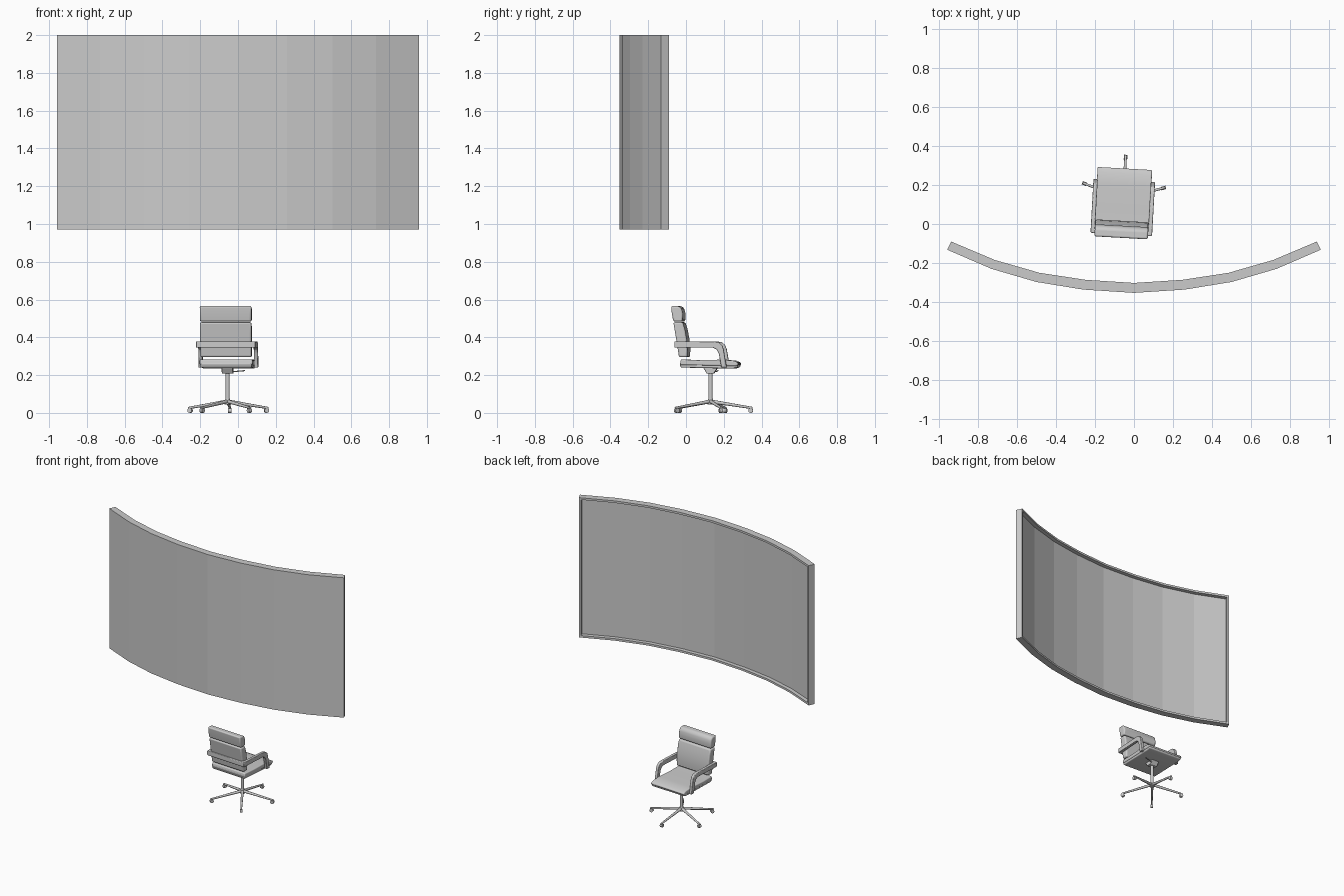
import bpy, bmesh, math
from mathutils import Matrix, Vector

if "Cube" in bpy.data.objects:
    bpy.data.objects.remove(bpy.data.objects["Cube"])

# The chair is turned slightly about its column
CHAIR = Matrix.Translation((-0.055, 0.13, 0)) @ Matrix.Rotation(math.radians(-3.2), 4, 'Z')


def make_object(name, bm, matrix=None, bevel=0, smooth=True):
    bmesh.ops.recalc_face_normals(bm, faces=bm.faces)
    mesh = bpy.data.meshes.new(name)
    bm.to_mesh(mesh)
    bm.free()
    ob = bpy.data.objects.new(name, mesh)
    bpy.context.collection.objects.link(ob)
    if matrix:
        ob.matrix_world = matrix
    if bevel:
        mod = ob.modifiers.new("rounded_edges", 'BEVEL')
        mod.width, mod.segments = bevel, 3
        mod.limit_method, mod.angle_limit = 'ANGLE', math.radians(28)
    if smooth:
        for o in bpy.context.selected_objects:
            o.select_set(False)
        ob.select_set(True)
        bpy.context.view_layer.objects.active = ob
        bpy.ops.object.shade_smooth_by_angle(angle=math.radians(40))
    return ob


def extrude_side(name, profile, x0, x1, bevel):
    """Side profile of (y, z) points extruded across the chair."""
    bm = bmesh.new()
    face = bm.faces.new([bm.verts.new((x0, y, z)) for y, z in profile])
    new = bmesh.ops.extrude_face_region(bm, geom=[face])['geom']
    moved = [v for v in new if isinstance(v, bmesh.types.BMVert)]
    bmesh.ops.translate(bm, vec=(x1 - x0, 0, 0), verts=moved)
    return make_object(name, bm, CHAIR, bevel)


def rod(name, a, b, r1, r2, sides=16):
    """Round bar between two points in chair space."""
    a, b = Vector(a), Vector(b)
    bm = bmesh.new()
    turn = (b - a).to_track_quat('Z', 'Y').to_matrix().to_4x4()
    bmesh.ops.create_cone(bm, cap_ends=True, segments=sides, radius1=r1, radius2=r2,
                          depth=(b - a).length, matrix=Matrix.Translation((a + b) / 2) @ turn)
    return make_object(name, bm, CHAIR)


# Curved screen: slab bent in eight flat segments
outer = [(0, -0.353), (0.26, -0.336), (0.5, -0.297), (0.73, -0.23), (0.957, -0.132)]
inner = [(0, -0.302), (0.25, -0.286), (0.485, -0.25), (0.712, -0.185), (0.937, -0.09)]


def mirrored(pts):
    return [(-x, y) for x, y in pts[:0:-1]] + pts


bm = bmesh.new()
rows = [[bm.verts.new((x, y, z)) for x, y in mirrored(line)]
        for line, z in ((outer, 0.97), (inner, 0.97), (inner, 2.0), (outer, 2.0))]
front = []
for k in range(4):
    r, s = rows[k], rows[(k + 1) % 4]
    for i in range(8):
        f = bm.faces.new((r[i], r[i + 1], s[i + 1], s[i]))
        if k == 1:
            front.append(f)
for i in (0, 8):
    bm.faces.new([r[i] for r in rows])
bmesh.ops.recalc_face_normals(bm, faces=bm.faces)
# Thin raised border around the viewing side
bmesh.ops.inset_region(bm, faces=front, thickness=0.015, use_even_offset=True)
bmesh.ops.inset_region(bm, faces=front, thickness=0.0005, depth=-0.028, use_even_offset=True)
make_object("curved_screen", bm, smooth=False)

# Seat shell and cushion
extrude_side("seat_shell", [(-0.158, 0.262), (-0.150, 0.240), (0.125, 0.234),
                            (0.150, 0.242), (0.152, 0.262)], -0.136, 0.136, 0.006)
extrude_side("seat_cushion", [(-0.155, 0.254), (0.140, 0.248), (0.156, 0.254), (0.153, 0.266),
                              (0.130, 0.276), (0.070, 0.282), (-0.060, 0.279),
                              (-0.150, 0.283)], -0.140, 0.140, 0.007)

# Back cushion and head cushion
extrude_side("back_cushion", [(-0.160, 0.295), (-0.170, 0.360), (-0.180, 0.420), (-0.190, 0.480),
                              (-0.140, 0.480), (-0.128, 0.440), (-0.119, 0.390),
                              (-0.114, 0.340), (-0.116, 0.295)], -0.136, 0.136, 0.009)
extrude_side("head_cushion", [(-0.190, 0.484), (-0.198, 0.525), (-0.202, 0.566), (-0.160, 0.565),
                              (-0.145, 0.550), (-0.139, 0.520), (-0.142, 0.484)],
             -0.137, 0.137, 0.009)

# Armrests curve down to the seat sides, joined by a band behind the back
arm = [(-0.178, 0.345), (-0.178, 0.379), (0.030, 0.378), (0.053, 0.373), (0.070, 0.358),
       (0.078, 0.335), (0.094, 0.240), (0.066, 0.240), (0.052, 0.315), (0.042, 0.335),
       (0.022, 0.345)]
for side, sx in (("left", -1), ("right", 1)):
    extrude_side(side + "_armrest", arm, sx * 0.136, sx * 0.158, 0.004)
extrude_side("arm_back_band", [(-0.184, 0.345), (-0.184, 0.379), (-0.160, 0.379),
                               (-0.160, 0.345)], -0.157, 0.157, 0.005)

# Column, tilt mechanism and lever
rod("lower_column", (0, 0, 0.045), (0, 0, 0.075), 0.017, 0.012)
rod("column", (0, 0, 0.07), (0, 0, 0.215), 0.011, 0.011)
extrude_side("tilt_mechanism", [(-0.018, 0.208), (0.018, 0.208), (0.040, 0.240),
                                (-0.040, 0.244)], -0.030, 0.030, 0.003)
rod("tilt_lever", (0.025, 0.03, 0.218), (0.09, 0.045, 0.224), 0.003, 0.003, 8)

# Five star legs with casters
for i in range(5):
    a = math.radians(90 + 72 * i)
    c, s = math.cos(a), math.sin(a)
    rod(f"leg_{i + 1}", (0, 0, 0.061), (c * 0.222, s * 0.222, 0.026), 0.010, 0.006, 10)
    hub = Vector((c * 0.213, s * 0.213, 0.0125))
    across = Vector((-s, c, 0)) * 0.009
    rod(f"caster_{i + 1}", hub - across, hub + across, 0.0125, 0.0125, 14)
